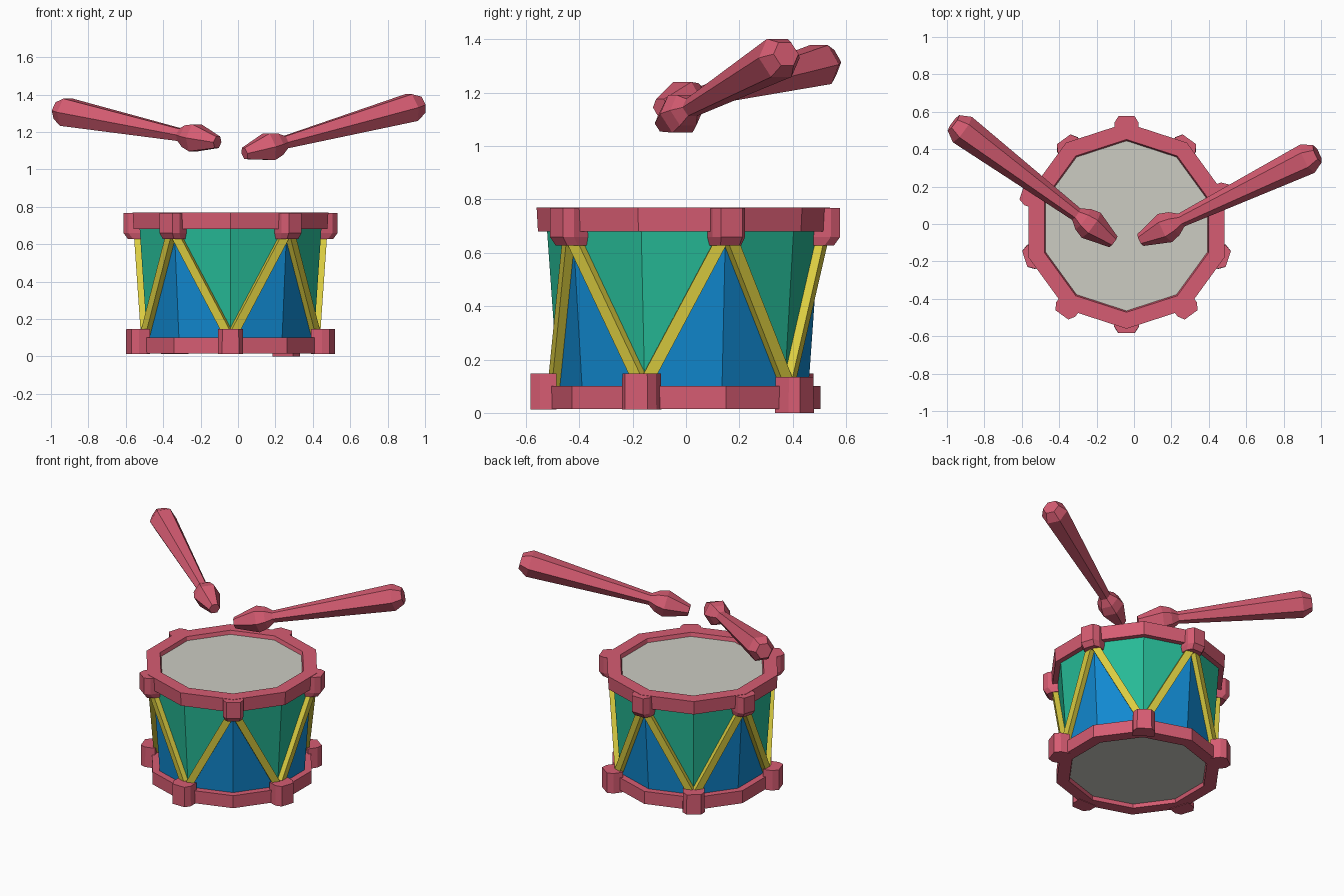
import bpy, bmesh, math
from mathutils import Vector, Matrix

if "Cube" in bpy.data.objects:
    bpy.data.objects.remove(bpy.data.objects["Cube"])

CX, CY, SIDES = -0.04, -0.01, 10


def material(name, rgb):
    m = bpy.data.materials.new(name)
    m.diffuse_color = [((c / 255 + 0.055) / 1.055) ** 2.4 for c in rgb] + [1]
    m.use_nodes = True
    m.node_tree.nodes["Principled BSDF"].inputs["Base Color"].default_value = m.diffuse_color
    return m


RED = material("rose red", (214, 92, 114))
GREEN = material("green", (38, 186, 150))
BLUE = material("blue", (17, 137, 208))
YELLOW = material("yellow", (218, 204, 64))
SKIN = material("skin grey", (204, 204, 194))


def finish(name, bm, *mats):
    bmesh.ops.recalc_face_normals(bm, faces=bm.faces)
    me = bpy.data.meshes.new(name)
    bm.to_mesh(me)
    bm.free()
    for m in mats:
        me.materials.append(m)
    ob = bpy.data.objects.new(name, me)
    bpy.context.collection.objects.link(ob)
    return ob


def polar(r, deg, z):
    a = math.radians(deg)
    return Vector((CX + r * math.cos(a), CY + r * math.sin(a), z))


def ring(bm, r, z, n=SIDES, start=-90):
    return [bm.verts.new(polar(r, start + 360 * k / n, z)) for k in range(n)]


def bridge(bm, a, b):
    n = len(a)
    for i in range(n):
        j = (i + 1) % n
        bm.faces.new((a[i], a[j], b[j], b[i]))


def hoop(name, profile):
    """Closed (radius, height) profile turned around the drum axis."""
    bm = bmesh.new()
    rings = [ring(bm, r, z) for r, z in profile]
    for k in range(len(rings)):
        bridge(bm, rings[k - 1], rings[k])
    return finish(name, bm, RED)


def skin(name, r, z):
    bm = bmesh.new()
    low, high = ring(bm, r, z - 0.01), ring(bm, r, z + 0.01)
    bridge(bm, low, high)
    bm.faces.new(low)
    bm.faces.new(high)
    finish(name, bm, SKIN)


def lug(name, deg, levels):
    """Chamfered block on a hoop corner; levels are (height, outer radius, half width)."""
    bm = bmesh.new()
    rot = Matrix.Rotation(math.radians(deg), 3, 'Z')
    loops = []
    for z, r, w in levels:
        plan = [(0.475, -w), (r - 0.035, -w), (r, -w * 0.66),
                (r, w * 0.66), (r - 0.035, w), (0.475, w)]
        loops.append([bm.verts.new(rot @ Vector((x, y, z)) + Vector((CX, CY, 0)))
                      for x, y in plan])
    for a, b in zip(loops, loops[1:]):
        bridge(bm, a, b)
    bm.faces.new(loops[0])
    bm.faces.new(loops[-1])
    finish(name, bm, RED)


def rope(name, a, b, normal, width=0.046, depth=0.044):
    """Straight bar lying on one panel of the shell."""
    along = b - a
    length = along.length
    along.normalize()
    side = normal.cross(along).normalized()
    up = along.cross(side)
    m = Matrix((side, along, up)).transposed().to_4x4()
    m.translation = (a + b) / 2
    bm = bmesh.new()
    bmesh.ops.create_cube(bm, size=1, matrix=m @ Matrix.Diagonal((width, length, depth, 1)))
    finish(name, bm, YELLOW)


def stick(name, tip, end):
    """Six-sided drumstick; profile is (distance from tip, radius)."""
    axis = end - tip
    length = axis.length
    quat = axis.to_track_quat('Z', 'Y')
    profile = [(0, 0.036), (0.15, 0.084), (0.205, 0.068), (0.25, 0.038),
               (length - 0.06, 0.085), (length, 0.052)]
    bm = bmesh.new()
    loops = []
    for d, r in profile:
        loops.append([bm.verts.new(tip + quat @ Vector((r * math.cos(k * math.pi / 3),
                                                        r * math.sin(k * math.pi / 3), d)))
                      for k in range(6)])
    for a, b in zip(loops, loops[1:]):
        bridge(bm, a, b)
    bm.faces.new(loops[0])
    bm.faces.new(loops[-1])
    finish(name, bm, RED)


# Hoops and skins
hoop("top_hoop", [(0.565 - 0.015, 0.77), (0.545, 0.68), (0.47, 0.68), (0.45, 0.73), (0.462, 0.77)])
hoop("bottom_hoop", [(0.515, 0.015), (0.515, 0.10), (0.44, 0.10), (0.425, 0.06), (0.435, 0.015)])
skin("top_skin", 0.457, 0.735)
skin("bottom_skin", 0.432, 0.05)

# Shell: every panel is split along its diagonal, green above and blue below
Z0, Z1, R0, R1 = 0.08, 0.70, 0.468, 0.512
bm = bmesh.new()
low, high = ring(bm, R0, Z0), ring(bm, R1, Z1)
for i in range(SIDES):
    j = (i + 1) % SIDES
    if i % 2 == 0:      # low corner at i, high corner at j
        upper, lower = (low[i], high[j], high[i]), (low[i], low[j], high[j])
    else:
        upper, lower = (low[j], high[j], high[i]), (low[i], low[j], high[i])
    bm.faces.new(upper).material_index = 0
    bm.faces.new(lower).material_index = 1
finish("shell", bm, GREEN, BLUE)

# Lugs alternate between the two hoops, ropes zigzag between them
for i in range(SIDES):
    deg = -90 + 36 * i
    if i % 2:
        lug(f"top_lug_{i}", deg, [(0.628, 0.565, 0.056), (0.66, 0.588, 0.064), (0.768, 0.588, 0.064)])
    else:
        drop = 0.012 if i == 4 else 0
        lug(f"bottom_lug_{i}", deg, [(0.012 - drop, 0.572, 0.068), (0.147 - drop, 0.572, 0.066)])
    d_low, d_high = (deg, deg + 36) if i % 2 == 0 else (deg + 36, deg)
    mid = math.radians(deg + 18)
    normal = Vector((math.cos(mid), math.sin(mid), -0.07)).normalized()
    rope(f"rope_{i}", polar(R0 + 0.012, d_low, 0.10), polar(R1 + 0.010, d_high, 0.68), normal)

# Drumsticks
stick("left_drumstick", Vector((-0.11, -0.095, 1.145)), Vector((-0.965, 0.54, 1.315)))
stick("right_drumstick", Vector((0.035, -0.085, 1.085)), Vector((0.98, 0.375, 1.345)))
